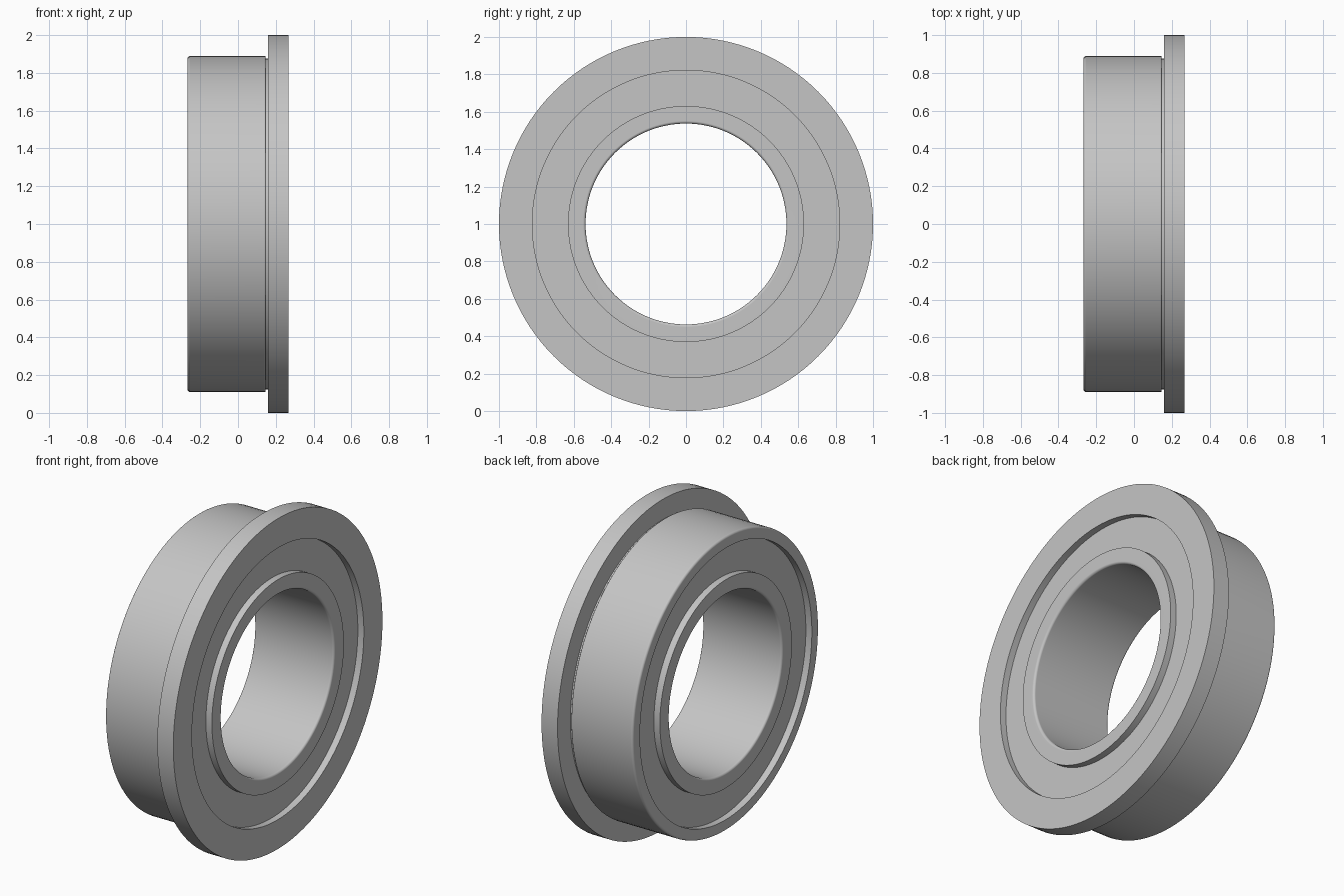
import bpy
import bmesh
from math import pi, sin, cos, radians
from mathutils import Vector

cube = bpy.data.objects.get("Cube")
if cube:
    bpy.data.objects.remove(cube, do_unlink=True)

SEGMENTS = 128
HALF = 0.267       # half the bearing width
SHIELD = 0.227     # shield faces sit back from the ends
BORE, INNER, OUTER, BODY, FLANGE = 0.537, 0.631, 0.822, 0.89, 1.0
ROUND = 0.014

steel = bpy.data.materials.new("steel_grey")
steel.use_nodes = True
colour = (0.56, 0.56, 0.56, 1)
steel.diffuse_color = colour
steel.node_tree.nodes["Principled BSDF"].inputs["Base Color"].default_value = colour


def rounded(corners, steps=4):
    """Replace each (x, radius, fillet) corner of a closed profile by an arc."""
    points = []
    for i, (x, r, fillet) in enumerate(corners):
        p = Vector((x, r))
        if not fillet:
            points.append(p)
            continue
        before = (Vector(corners[i - 1][:2]) - p).normalized()
        after = (Vector(corners[(i + 1) % len(corners)][:2]) - p).normalized()
        centre = p + fillet * (before + after)
        for s in range(steps + 1):
            a = s / steps * pi / 2
            points.append(centre - fillet * (after * cos(a) + before * sin(a)))
    return points


def revolve(name, corners):
    """Spin a closed profile about the x axis at the bearing's centre."""
    bm = bmesh.new()
    verts = [bm.verts.new((p.x, 0, p.y)) for p in rounded(corners)]
    edges = [bm.edges.new((v, verts[i - 1])) for i, v in enumerate(verts)]
    bmesh.ops.spin(bm, geom=verts + edges, cent=(0, 0, 0), axis=(1, 0, 0),
                   angle=2 * pi, steps=SEGMENTS, use_merge=False)
    bmesh.ops.remove_doubles(bm, verts=bm.verts, dist=0.0001)
    bmesh.ops.recalc_face_normals(bm, faces=bm.faces)
    mesh = bpy.data.meshes.new(name)
    bm.to_mesh(mesh)
    bm.free()
    mesh.polygons.foreach_set("use_smooth", [True] * len(mesh.polygons))
    mesh.set_sharp_from_angle(angle=radians(30))
    mesh.materials.append(steel)
    obj = bpy.data.objects.new(name, mesh)
    obj.location.z = FLANGE
    bpy.context.collection.objects.link(obj)
    weighted = obj.modifiers.new("Flat faces", 'WEIGHTED_NORMAL')
    weighted.keep_sharp = True
    return obj


# Outer ring with a flange and a relief groove behind it
revolve("outer_ring", [
    (-HALF, OUTER, 0), (-HALF, BODY, ROUND), (0.146, BODY, 0.006),
    (0.146, 0.877, 0), (0.16, 0.877, 0), (0.16, FLANGE, 0),
    (HALF, FLANGE, 0), (HALF, OUTER, 0)])

# Inner ring with a rounded bore
revolve("inner_ring", [
    (-HALF, BORE, ROUND), (-HALF, INNER, 0),
    (HALF, INNER, 0), (HALF, BORE, ROUND)])

# Recessed shield closing the gap between the rings
revolve("shield", [
    (-SHIELD, INNER, 0), (-SHIELD, OUTER, 0),
    (SHIELD, OUTER, 0), (SHIELD, INNER, 0)])
